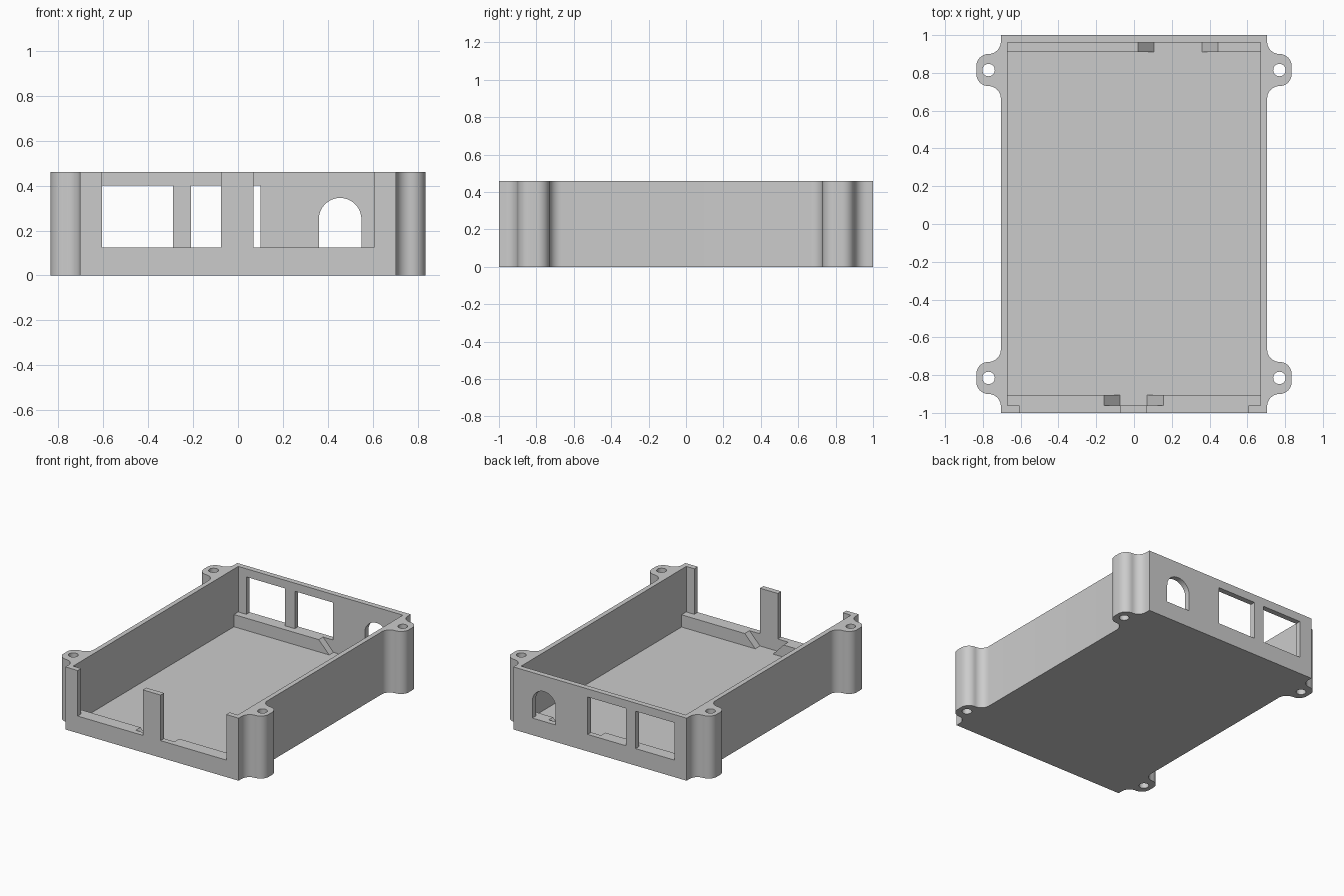
import bpy, bmesh
from math import sin, cos, radians

cube = bpy.data.objects.get("Cube")
if cube:
    bpy.data.objects.remove(cube, do_unlink=True)

# Main sizes
HX, HY, H = 0.705, 1.0, 0.46      # outer half width, half depth, height
IX, IY, FLOOR = 0.67, 0.96, 0.035  # inner half width, half depth, floor level
SILL = 0.125                       # ledge tops and lower edge of the openings
EX, EY, R = 0.77, 0.815, 0.065     # mounting ear centre and corner radius

grey = bpy.data.materials.new("light_grey")
grey.use_nodes = True
grey.diffuse_color = (0.6, 0.6, 0.6, 1)
grey.node_tree.nodes["Principled BSDF"].inputs["Base Color"].default_value = (0.6, 0.6, 0.6, 1)


def arc(cx, cy, r, start, end, n=10):
    angles = [radians(start + (end - start) * i / n) for i in range(n + 1)]
    return [(cx + r * cos(a), cy + r * sin(a)) for a in angles]


def rect(a0, a1, b0, b1):
    return [(a0, b0), (a1, b0), (a1, b1), (a0, b1)]


def prism(name, outline, lo, hi, axis="z"):
    """Extrude a 2D outline along z, or an x-z outline along y."""
    pts = []
    for p in outline:
        if not pts or abs(p[0] - pts[-1][0]) + abs(p[1] - pts[-1][1]) > 1e-5:
            pts.append(p)
    place = (lambda a, b, h: (a, b, h)) if axis == "z" else (lambda a, b, h: (a, h, b))
    bm = bmesh.new()
    bottom = bm.faces.new([bm.verts.new(place(a, b, lo)) for a, b in pts])
    new = bmesh.ops.extrude_face_region(bm, geom=[bottom])["geom"]
    bmesh.ops.translate(bm, vec=place(0, 0, hi - lo),
                        verts=[g for g in new if isinstance(g, bmesh.types.BMVert)])
    bmesh.ops.recalc_face_normals(bm, faces=bm.faces)
    mesh = bpy.data.meshes.new(name)
    bm.to_mesh(mesh)
    bm.free()
    mesh.materials.append(grey)
    obj = bpy.data.objects.new(name, mesh)
    bpy.context.collection.objects.link(obj)
    return obj


def activate(obj):
    bpy.ops.object.select_all(action="DESELECT")
    obj.select_set(True)
    bpy.context.view_layer.objects.active = obj


def cut(target, cutter):
    cutter.hide_render = True
    activate(target)
    mod = target.modifiers.new("cut", "BOOLEAN")
    mod.operation, mod.solver, mod.object = "DIFFERENCE", "EXACT", cutter
    bpy.ops.object.modifier_apply(modifier=mod.name)
    bpy.data.objects.remove(cutter, do_unlink=True)


# Case outline with four filleted mounting ears
d = 0.02
ear = (arc(EX, EY - d - 2 * R, R, 180, 90) + arc(EX, EY - d, R, -90, 0)
       + arc(EX, EY + d, R, 0, 90) + arc(EX, EY + d + 2 * R, R, 270, 180))
right = ([(HX, -HY)] + [(x, -y) for x, y in reversed(ear)] + ear + [(HX, HY)])
case = prism("case", right + [(-x, -y) for x, y in right], 0, H)

# Cavity and screw holes
cut(case, prism("cavity_cutter", rect(-IX, IX, -IY, IY), FLOOR, H + 0.1))
for sx in (-1, 1):
    for sy in (-1, 1):
        hole = arc(sx * EX, sy * EY, 0.033, 0, 345, 23)
        cut(case, prism("hole_cutter", hole, -0.1, H + 0.1))

# Open notches in the front wall, leaving a centre post
for x0, x1 in ((-0.605, -0.075), (0.07, 0.605)):
    cut(case, prism("notch_cutter", rect(x0, x1, SILL, H + 0.1), -HY - 0.1, -IY + 0.02, "y"))

# Two windows and an arched port in the back wall
arch = [(0.36, SILL), (0.55, SILL)] + arc(0.455, 0.25, 0.095, 0, 180, 20)
for shape in (rect(-0.605, -0.29, SILL, 0.4), rect(-0.21, 0.1, SILL, 0.4), arch):
    cut(case, prism("port_cutter", shape, IY - 0.02, HY + 0.1, "y"))

activate(case)
bpy.ops.object.shade_smooth_by_angle(angle=radians(30))


# Ledges inside the end walls, sloping down to a gap
def ledges(name, gap0, gap1, y0, y1):
    slope = 0.085
    prism(name + "_ledge_right", [(-IX, FLOOR), (gap0 + slope, FLOOR), (gap0, SILL), (-IX, SILL)],
          y0, y1, "y")
    prism(name + "_ledge_left", [(gap1 - slope, FLOOR), (IX, FLOOR), (IX, SILL), (gap1, SILL)],
          y0, y1, "y")


ledges("front", -0.16, 0.155, -IY, -0.905)
ledges("back", 0.02, 0.445, 0.91, IY)
